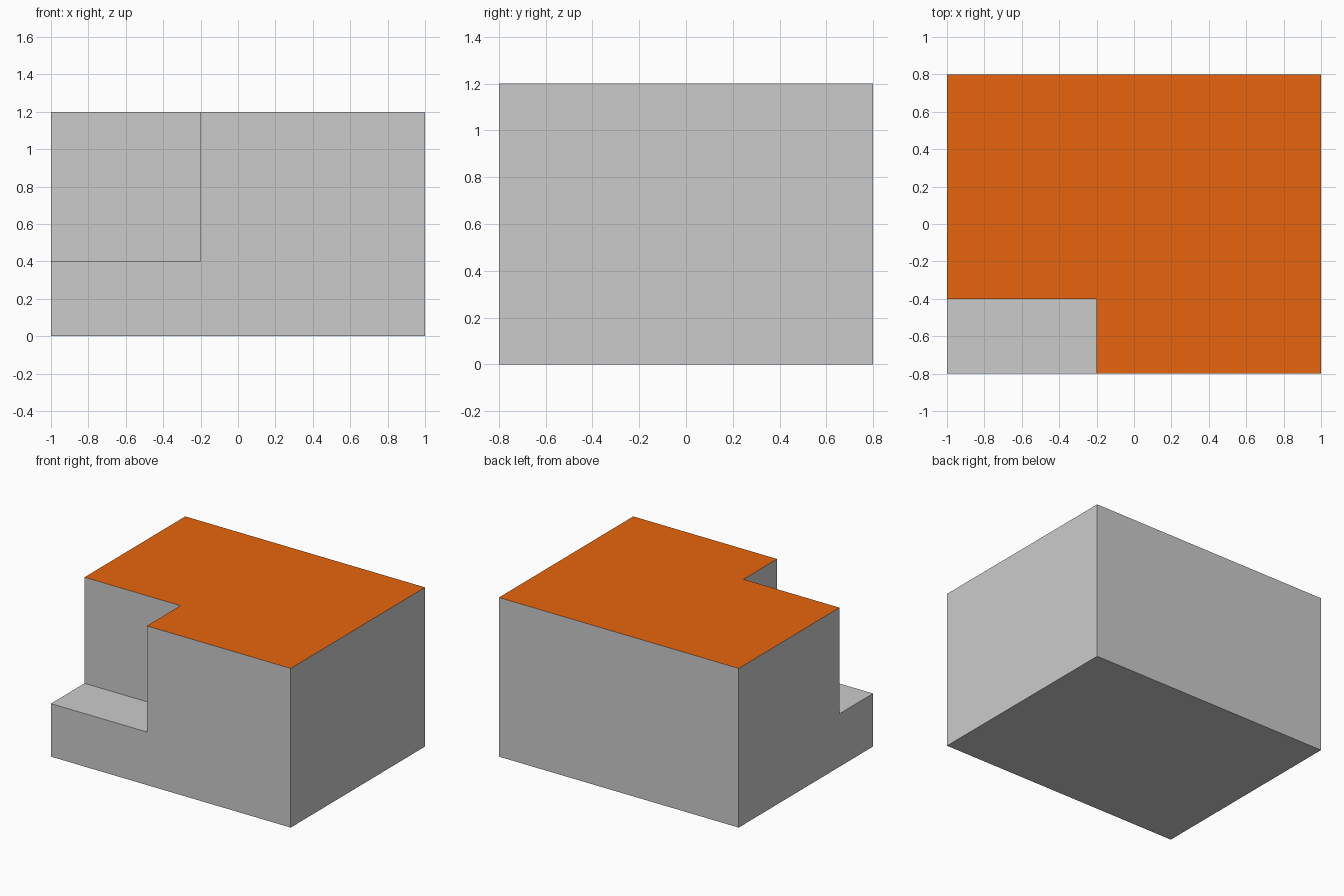
import bpy

if "Cube" in bpy.data.objects:
    bpy.data.objects.remove(bpy.data.objects["Cube"])


def box(name, lo, hi):
    """Axis-aligned box between two corners."""
    centre = [(a + b) / 2 for a, b in zip(lo, hi)]
    bpy.ops.mesh.primitive_cube_add(size=1, location=centre)
    obj = bpy.context.object
    obj.name = name
    obj.scale = [b - a for a, b in zip(lo, hi)]
    bpy.ops.object.transform_apply(location=True, rotation=False, scale=True)
    return obj


# Main block and the cutter for its front left corner step
block = box("notched_block", (-1, -0.8, 0), (1, 0.8, 1.2))
cutter = box("corner_cutter", (-1.5, -1.2, 0.4), (-0.2, -0.4, 1.6))
cutter.hide_render = True

cut = block.modifiers.new("corner_step", 'BOOLEAN')
cut.operation = 'DIFFERENCE'
cut.solver = 'EXACT'
cut.object = cutter
bpy.context.view_layer.objects.active = block
bpy.ops.object.modifier_apply(modifier=cut.name)
bpy.data.objects.remove(cutter)

# Grey sides, orange top face
grey = bpy.data.materials.new("grey")
grey.diffuse_color = (0.8, 0.8, 0.8, 1)
grey.use_nodes = True
grey.node_tree.nodes["Principled BSDF"].inputs["Base Color"].default_value = grey.diffuse_color
orange = bpy.data.materials.new("orange_top")
orange.diffuse_color = (0.8, 0.13, 0.004, 1)
orange.use_nodes = True
orange.node_tree.nodes["Principled BSDF"].inputs["Base Color"].default_value = orange.diffuse_color
block.data.materials.clear()
block.data.materials.append(grey)
block.data.materials.append(orange)
for face in block.data.polygons:
    is_top = face.normal.z > 0.9 and face.center.z > 1.1
    face.material_index = 1 if is_top else 0
